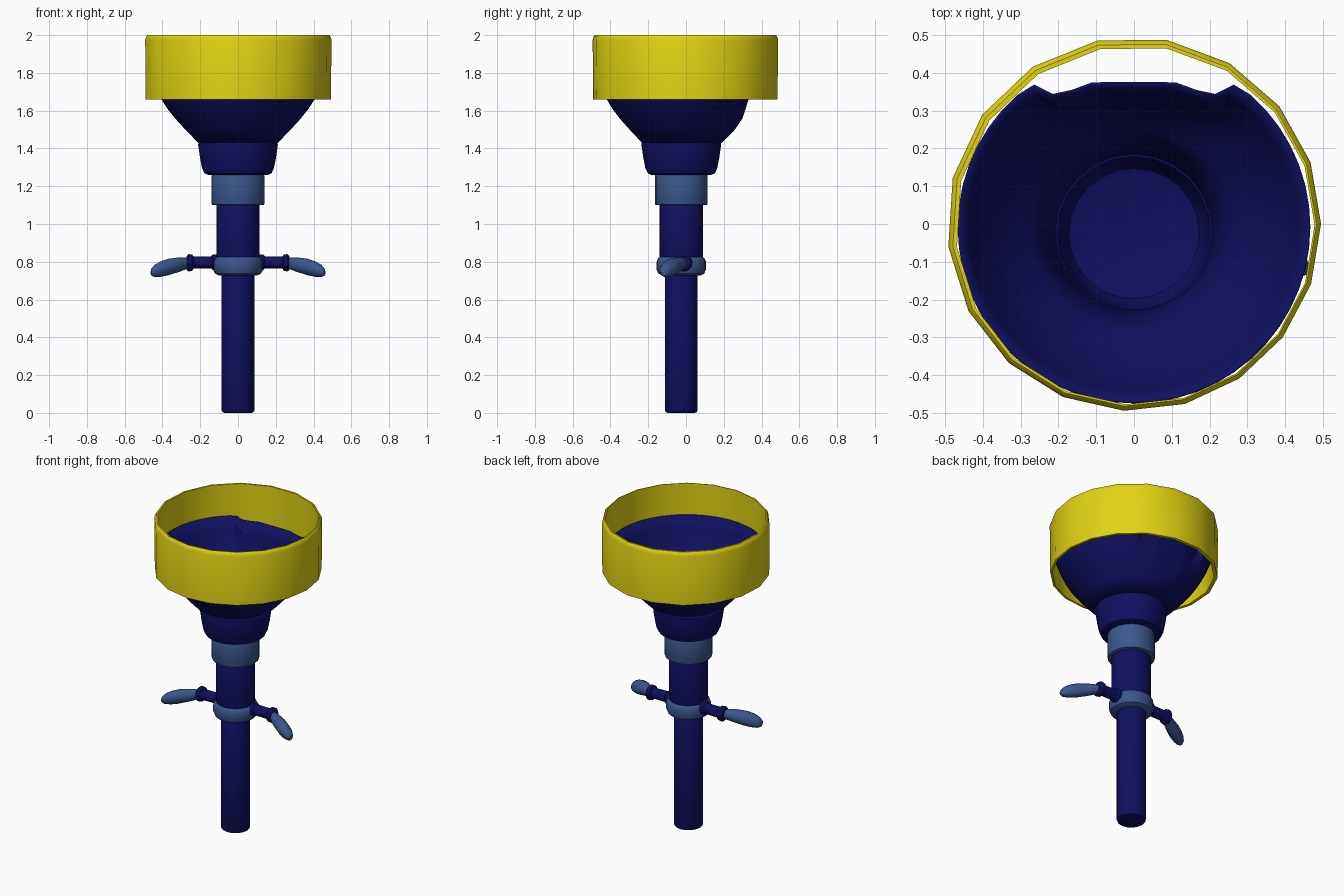
import bpy, bmesh, math
from math import sin, cos, pi, radians

cube = bpy.data.objects.get("Cube")
if cube:
    bpy.data.objects.remove(cube, do_unlink=True)


def material(name, rgb):
    m = bpy.data.materials.new(name)
    m.use_nodes = True
    m.diffuse_color = (*rgb, 1)
    m.node_tree.nodes["Principled BSDF"].inputs["Base Color"].default_value = (*rgb, 1)
    return m


yellow = material("yellow", (0.75, 0.66, 0.006))
navy = material("navy", (0.005, 0.005, 0.12))
steel = material("steel blue", (0.045, 0.095, 0.26))
STEM_Y = -0.025


def loft(name, stations, mat, axis="z", sides=16, closed=False, shape=None, turn=None):
    """Skin circles (x, y, z, radius) set square to an axis; shape and turn adjust points and angles."""
    bm = bmesh.new()
    rings = []
    for x, y, z, r in stations:
        ring = []
        for i in range(sides):
            a = 2 * pi * i / sides
            a = turn(a) if turn else a
            u, v = r * cos(a), r * sin(a)
            p = (x + u, y + v, z) if axis == "z" else (x, y + u, z + v)
            ring.append(bm.verts.new(shape(*p) if shape else p))
        rings.append(ring)
    pairs = list(zip(rings, rings[1:]))
    if closed:
        pairs.append((rings[-1], rings[0]))
    for a, b in pairs:
        for i in range(sides):
            j = (i + 1) % sides
            bm.faces.new((a[i], a[j], b[j], b[i]))
    bmesh.ops.remove_doubles(bm, verts=bm.verts, dist=0.0002)
    bmesh.ops.recalc_face_normals(bm, faces=bm.faces)
    me = bpy.data.meshes.new(name)
    bm.to_mesh(me)
    bm.free()
    me.materials.append(mat)
    ob = bpy.data.objects.new(name, me)
    bpy.context.collection.objects.link(ob)
    bpy.ops.object.select_all(action="DESELECT")
    ob.select_set(True)
    bpy.context.view_layer.objects.active = ob
    bpy.ops.object.shade_smooth_by_angle(angle=radians(40))
    return ob


def upright(profile, y=STEM_Y):
    return [(0, y, z, r) for r, z in profile]


def capped(radius, low, high, bevel):
    """Cylinder profile with softened edges."""
    return upright([(0, low), (radius - bevel, low), (radius - bevel * 0.3, low + bevel * 0.3),
                    (radius, low + bevel), (radius, high - bevel),
                    (radius - bevel * 0.3, high - bevel * 0.3), (radius - bevel, high), (0, high)])


# Rim band: faceted hoop with a slightly uneven wall
def band_turn(a):
    return a + radians(3.5 - 4.5 * cos(a - radians(40)))


loft("rim_band",
     [(0, 0, 1.66, 0.492), (0, 0, 1.975, 0.495), (0, 0, 1.992, 0.49), (0, 0, 2.0, 0.483),
      (0.003, -0.003, 2.0, 0.475), (0.003, -0.003, 1.66, 0.475)],
     yellow, sides=18, closed=True, turn=band_turn)


# Funnel bowl: the back is pressed in, with a groove at each end of the dent
def dent(x, y, z):
    limit = 0.29 + 0.32 * (z - 1.54) - 0.035 * math.exp(-((abs(x) - 0.2) / 0.05) ** 2)
    return (x, min(y, limit) if z > 1.5 else y, z)


bowl = loft("funnel_bowl",
            [(0, -0.022, 1.43, 0.207), (0, -0.02, 1.5, 0.275), (0, -0.018, 1.56, 0.33),
             (0, -0.016, 1.61, 0.37), (0, -0.014, 1.66, 0.402), (0, -0.01, 1.73, 0.437),
             (0, -0.008, 1.8, 0.464)],
            navy, sides=52, shape=dent)

# Cup under the bowl
cup = loft("funnel_cup",
           upright([(0, 1.262), (0.155, 1.262), (0.175, 1.27), (0.187, 1.295),
                    (0.198, 1.35), (0.208, 1.42), (0.206, 1.435)]), navy, sides=24)
for ob in (bowl, cup):
    wall = ob.modifiers.new("wall", "SOLIDIFY")
    wall.thickness = 0.006
    wall.offset = 0

# Stem, from the collar down to the foot
loft("collar", capped(0.14, 1.1, 1.262, 0.008), steel, sides=20)
loft("upper_tube", capped(0.115, 0.78, 1.11, 0.008), navy, sides=20)
loft("handle_hub", upright([(0, 0.727), (0.1, 0.727), (0.122, 0.738), (0.131, 0.76), (0.131, 0.8),
                            (0.122, 0.82), (0.108, 0.828), (0, 0.828)]), steel, sides=20)
loft("lower_tube", capped(0.087, 0, 0.78, 0.015), navy, sides=16)

# Handles: ridged arms with drooping grips that sweep forward
arm = [(0.1, 0.0), (0.1, 0.033), (0.118, 0.043), (0.132, 0.043), (0.142, 0.033), (0.235, 0.033),
       (0.243, 0.045), (0.262, 0.047), (0.273, 0.036), (0.273, 0.0)]
grip = [(0.25, -0.01, 0.797, 0), (0.255, -0.015, 0.795, 0.023), (0.28, -0.03, 0.79, 0.033),
        (0.32, -0.052, 0.783, 0.04), (0.37, -0.076, 0.772, 0.045), (0.41, -0.094, 0.761, 0.042),
        (0.44, -0.106, 0.752, 0.034), (0.457, -0.112, 0.746, 0.022), (0.465, -0.115, 0.743, 0)]
for side, s in (("left", 1), ("right", -1)):
    loft(side + "_arm", [(s * x, -0.012, 0.797 - 0.04 * max(0, x - 0.2), r) for x, r in arm],
         navy, axis="x", sides=14)
    loft(side + "_grip", [(s * x, y, z, r) for x, y, z, r in grip], steel, axis="x", sides=14)
